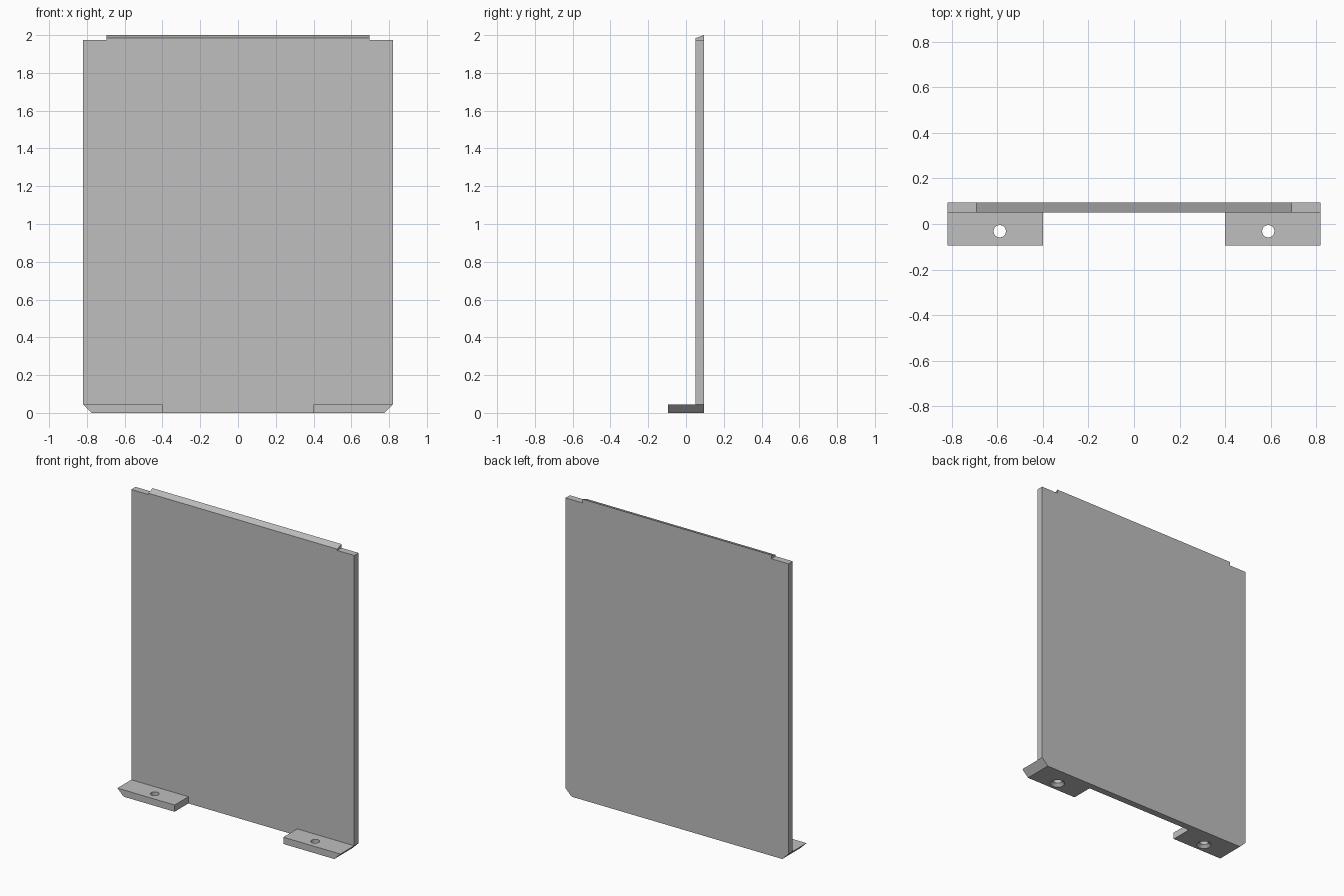
import bpy, bmesh
from mathutils import Vector

cube = bpy.data.objects.get("Cube")
if cube:
    bpy.data.objects.remove(cube, do_unlink=True)

GREY = (0.52, 0.52, 0.52, 1.0)
grey = bpy.data.materials.new("plain_grey")
grey.use_nodes = True
grey.diffuse_color = GREY
grey.node_tree.nodes["Principled BSDF"].inputs["Base Color"].default_value = GREY

HALF_W, BACK, THICK = 0.82, 0.095, 0.045
FRONT = BACK - THICK
SHOULDER, TOP, LIP_W = 1.975, 2.0, 0.695
FOOT_IN, HOLE_X, HOLE_Y = 0.40, 0.59, -0.032
HOLE_R, SINK_R, SINK_D = 0.027, 0.045, 0.018


def make_object(name, bm):
    bmesh.ops.recalc_face_normals(bm, faces=bm.faces)
    mesh = bpy.data.meshes.new(name)
    bm.to_mesh(mesh)
    bm.free()
    mesh.materials.append(grey)
    obj = bpy.data.objects.new(name, mesh)
    bpy.context.collection.objects.link(obj)
    return obj


def prism(name, points, sweep):
    """Extrude a closed outline along a vector."""
    bm = bmesh.new()
    face = bm.faces.new([bm.verts.new(p) for p in points])
    result = bmesh.ops.extrude_face_region(bm, geom=[face], use_keep_orig=True)
    moved = [v for v in result["geom"] if isinstance(v, bmesh.types.BMVert)]
    bmesh.ops.translate(bm, verts=moved, vec=Vector(sweep))
    return make_object(name, bm)


def countersunk_cutter(x):
    """Straight drill with a cone that opens downward."""
    bm = bmesh.new()
    rings = []
    extra = 0.01
    for radius, z in ((SINK_R + extra, -extra), (HOLE_R, SINK_D), (HOLE_R, THICK + extra)):
        ring = bmesh.ops.create_circle(bm, segments=32, radius=radius)["verts"]
        bmesh.ops.translate(bm, verts=ring, vec=(x, HOLE_Y, z))
        rings.append(ring)
    for low, high in zip(rings, rings[1:]):
        for i in range(len(low)):
            j = (i + 1) % len(low)
            bm.faces.new((low[i], low[j], high[j], high[i]))
    bm.faces.new(rings[0])
    bm.faces.new(rings[-1])
    return make_object("hole_cutter", bm)


# Upright panel with clipped bottom corners
right_side = [(HALF_W - THICK, 0), (HALF_W, THICK), (HALF_W, SHOULDER)]
outline = right_side + [(-x, z) for x, z in reversed(right_side)]
prism("panel", [(x, BACK, z) for x, z in outline], (0, -THICK, 0))

# Sloped lip along the top edge
lip = [(FRONT, SHOULDER), (BACK, SHOULDER), (BACK, TOP), (FRONT, TOP - 0.016)]
prism("top_lip", [(-LIP_W, y, z) for y, z in lip], (2 * LIP_W, 0, 0))

# Two feet with mitred outer ends and countersunk screw holes
for side, label in ((1, "left"), (-1, "right")):
    profile = [(FOOT_IN, 0), (HALF_W - THICK, 0), (HALF_W, THICK), (FOOT_IN, THICK)]
    foot = prism(label + "_foot", [(side * x, FRONT, z) for x, z in profile],
                 (0, -BACK - FRONT, 0))
    cutter = countersunk_cutter(side * HOLE_X)
    drill = foot.modifiers.new("screw_hole", "BOOLEAN")
    drill.operation = "DIFFERENCE"
    drill.solver = "EXACT"
    drill.object = cutter
    bpy.context.view_layer.objects.active = foot
    bpy.ops.object.modifier_apply(modifier=drill.name)
    bpy.data.objects.remove(cutter, do_unlink=True)
    foot.select_set(True)
    bpy.ops.object.shade_smooth_by_angle(angle=0.5)
    foot.select_set(False)
